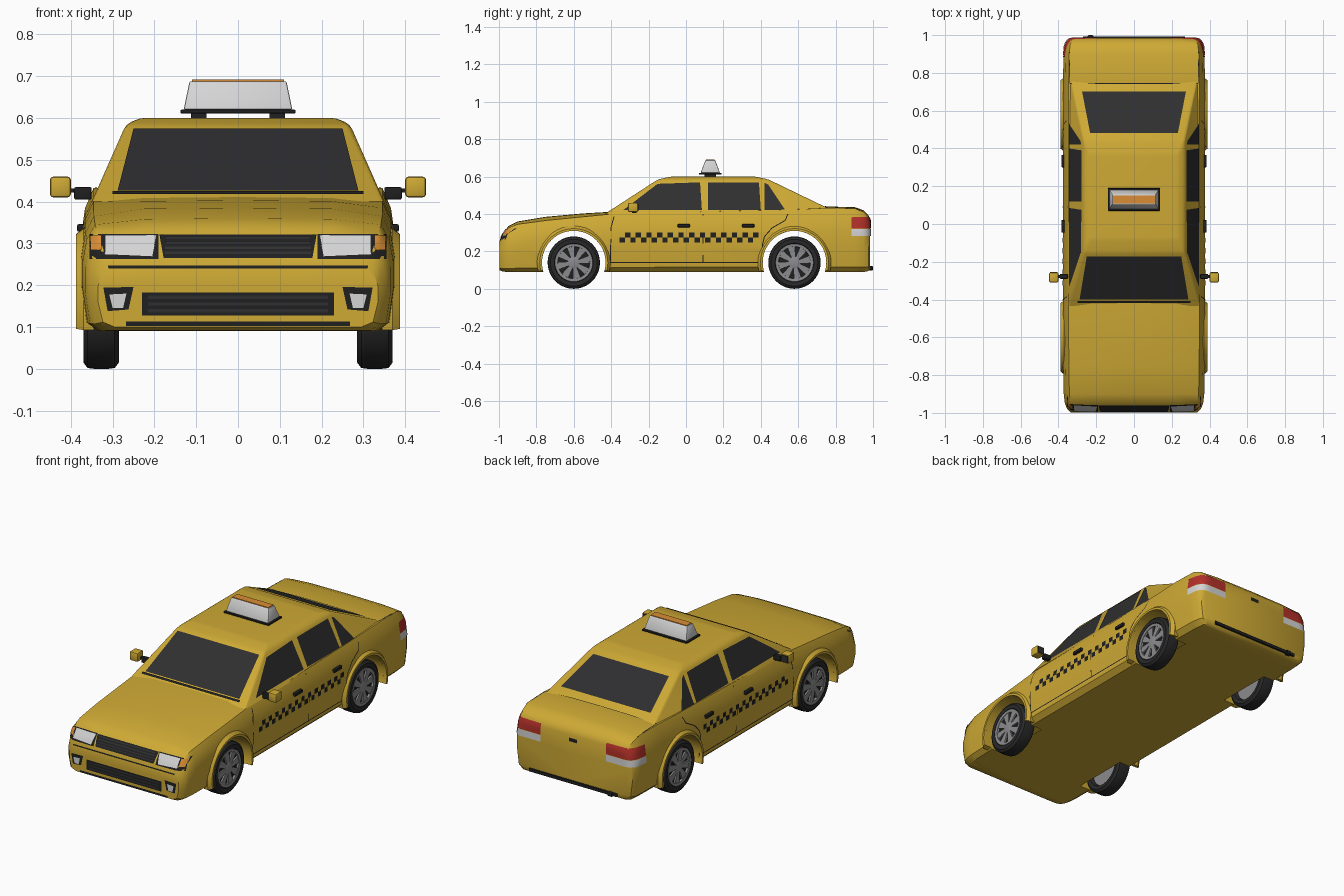
import bpy, bmesh, math
from mathutils import Vector, Matrix
from mathutils.bvhtree import BVHTree

if "Cube" in bpy.data.objects:
    bpy.data.objects.remove(bpy.data.objects["Cube"])

def material(name, r, g, b):
    m = bpy.data.materials.new(name)
    m.diffuse_color = (r, g, b, 1)
    m.use_nodes = True
    m.node_tree.nodes["Principled BSDF"].inputs["Base Color"].default_value = m.diffuse_color
    return m

YELLOW = material("cab yellow", 0.62, 0.40, 0.035)
BLACK = material("black trim", 0.014, 0.014, 0.015)
GLASS = material("dark glass", 0.028, 0.028, 0.03)
TYRE = material("tyre rubber", 0.022, 0.022, 0.022)
GREY = material("wheel grey", 0.26, 0.26, 0.27)
WHITE = material("lamp white", 0.66, 0.66, 0.66)
ORANGE = material("orange", 0.70, 0.27, 0.035)
RED = material("tail red", 0.45, 0.03, 0.022)

def finish(bm, name, mat, mirror=False, angle=35):
    if mirror:
        dup = bmesh.ops.duplicate(bm, geom=bm.verts[:] + bm.edges[:] + bm.faces[:])["geom"]
        for v in dup:
            if isinstance(v, bmesh.types.BMVert):
                v.co.x = -v.co.x
        bmesh.ops.reverse_faces(bm, faces=[f for f in dup if isinstance(f, bmesh.types.BMFace)])
    me = bpy.data.meshes.new(name)
    bm.to_mesh(me)
    bm.free()
    me.materials.append(mat)
    me.shade_smooth()
    me.set_sharp_from_angle(angle=math.radians(angle))
    ob = bpy.data.objects.new(name, me)
    bpy.context.collection.objects.link(ob)
    return ob

def loft(rings, closed_ends=True):
    bm = bmesh.new()
    vs = [[bm.verts.new(p) for p in ring] for ring in rings]
    n = len(rings[0])
    for a, b in zip(vs, vs[1:]):
        for i in range(n):
            bm.faces.new((a[i], a[(i + 1) % n], b[(i + 1) % n], b[i]))
    if closed_ends:
        bm.faces.new(vs[0])
        bm.faces.new(vs[-1])
    bmesh.ops.recalc_face_normals(bm, faces=bm.faces)
    return bm

def box(name, mat, x, y, z, mirror=False, bevel=0.0, taper=(0, 0)):
    def ring(h, dx, dy):
        return [(x[0] + dx, y[0] + dy, h), (x[1] - dx, y[0] + dy, h),
                (x[1] - dx, y[1] - dy, h), (x[0] + dx, y[1] - dy, h)]
    bm = loft([ring(z[0], 0, 0), ring(z[1], *taper)])
    if bevel:
        bmesh.ops.bevel(bm, geom=bm.edges[:], offset=bevel, segments=2, affect='EDGES', profile=0.5)
    return finish(bm, name, mat, mirror)

# Lower body: cross-sections along the length (y, half width, bottom, shoulder, crown)
stations = [(-.998, .335, .10, .25, .255), (-.978, .355, .092, .285, .295), (-.95, .366, .09, .325, .335),
            (-.90, .372, .09, .345, .36), (-.75, .375, .09, .365, .385), (-.55, .376, .09, .385, .403),
            (-.40, .376, .09, .40, .412), (0, .376, .09, .41, .42), (.6, .376, .09, .425, .435),
            (.75, .376, .09, .432, .44), (.90, .373, .09, .43, .437), (.95, .368, .09, .41, .42),
            (.975, .355, .095, .385, .395), (.985, .335, .105, .36, .37)]

def section(y, w, zb, zs, zt):
    h = zs - zb
    half = [(0, zb), (w - .04, zb), (w - .012, zb + .08 * h), (w, zb + .4 * h), (w, zb + .65 * h),
            (w - .010, zb + .86 * h), (w - .03, zs), (w * .6, zt - .002), (0, zt)]
    return [(x, y, z) for x, z in half] + [(-x, y, z) for x, z in half[-2:0:-1]]

bm = loft([section(*s) for s in stations])
BODY = BVHTree.FromBMesh(bm)
body = finish(bm, "body", YELLOW)

# Wheel openings cut through the sides, leaving only the arch lip inside
WHEELS = (-.60, .58)
cutters = []
for y in WHEELS:
    for s in (-1, 1):
        bm = bmesh.new()
        bmesh.ops.create_cone(bm, cap_ends=True, segments=48, radius1=.17, radius2=.17, depth=.23,
                              matrix=Matrix.Translation((s * .385, y, .14)) @ Matrix.Rotation(math.pi / 2, 4, 'Y'))
        c = finish(bm, "arch_cutter", YELLOW)
        c.hide_render = True
        cutters.append(c)
        mod = body.modifiers.new("arch", 'BOOLEAN')
        mod.operation, mod.solver, mod.object = 'DIFFERENCE', 'EXACT', c
bpy.context.view_layer.update()
cut = bpy.data.meshes.new_from_object(body.evaluated_get(bpy.context.evaluated_depsgraph_get()))
body.modifiers.clear()
for c in cutters:
    bpy.data.objects.remove(c)
bm = bmesh.new()
bm.from_mesh(cut)
caps = [f for f in bm.faces if all(abs(abs(v.co.x) - .27) < .001 for v in f.verts)]
bmesh.ops.delete(bm, geom=caps, context='FACES')
for f in bm.faces:
    f.material_index = 0
bpy.data.objects.remove(body)
finish(bm, "body", YELLOW)

# Cabin
def cabin_ring(x, y0, y1, z):
    return [(-x, y0, z), (x, y0, z), (x, y1, z), (-x, y1, z)]
bm = loft([cabin_ring(.35, -.435, .823, .40), cabin_ring(.268, -.15, .44, .585), cabin_ring(.235, -.08, .37, .60)])
bmesh.ops.bevel(bm, geom=[e for e in bm.edges if max(v.co.z for v in e.verts) > .5],
                offset=.012, segments=2, affect='EDGES', profile=0.5)
CABIN = BVHTree.FromBMesh(bm)
finish(bm, "cabin", YELLOW, angle=30)

# Thin plates laid onto a surface: F front (x,z), B back (x,z), S side (y,z), T top (x,y)
RAYS = {'F': lambda a, b: (Vector((a, -2, b)), Vector((0, 1, 0))),
        'B': lambda a, b: (Vector((a, 2, b)), Vector((0, -1, 0))),
        'S': lambda a, b: (Vector((2, a, b)), Vector((-1, 0, 0))),
        'T': lambda a, b: (Vector((a, b, 2)), Vector((0, 0, -1)))}

def tail_ray(t, z):
    # sweeps round the rear corner, t = 0 at the back and 1 at the side
    d = Vector((math.sin(t * math.pi / 2), math.cos(t * math.pi / 2), 0))
    return Vector((.20, .885, z)) + 2 * d, -d
RAYS['C'] = tail_ray

def plate(name, mat, surf, view, quads, mirror=False, n=(1, 1), off=.003):
    bm = bmesh.new()
    for quad in quads:
        a, b, c, d = [Vector(p) for p in quad]
        grid = {}
        for i in range(n[0] + 1):
            for j in range(n[1] + 1):
                p = a.lerp(b, i / n[0]).lerp(d.lerp(c, i / n[0]), j / n[1])
                hit, nor, _, _ = surf.ray_cast(*RAYS[view](*p))
                grid[i, j] = (bm.verts.new(hit + nor * off), nor) if hit else None
        for i in range(n[0]):
            for j in range(n[1]):
                cs = [grid[k] for k in ((i, j), (i + 1, j), (i + 1, j + 1), (i, j + 1))]
                if all(cs):
                    f = bm.faces.new([v for v, _ in cs])
                    f.normal_update()
                    if f.normal.dot(cs[0][1]) < 0:
                        f.normal_flip()
    return finish(bm, name, mat, mirror)

def rect(a0, a1, b0, b1):
    return [(a0, b0), (a1, b0), (a1, b1), (a0, b1)]

def strokes(pts, w=.0025):
    out = []
    for p, q in zip(pts, pts[1:]):
        p, q = Vector(p), Vector(q)
        k = (q - p).normalized().orthogonal() * w
        out.append([p - k, q - k, q + k, p + k])
    return out

# Windows
plate("windscreen", GLASS, CABIN, 'F', [[(-.288, .424), (.288, .424), (.25, .572), (-.25, .572)]])
plate("rear_window", GLASS, CABIN, 'B', [[(-.275, .459), (.275, .459), (.232, .566), (-.232, .566)]])
plate("side_windows", GLASS, CABIN, 'S',
      [[(-.335, .42), (.085, .42), (.075, .568), (-.152, .560)],
       [(.118, .42), (.40, .42), (.39, .568), (.118, .568)],
       [(.42, .42), (.53, .42), (.44, .555), (.42, .566)]], True)
plate("wiper_cowl", BLACK, CABIN, 'F', [rect(-.30, .30, .413, .420)], off=.006)

# Front lamps, grille and bumper details
plate("headlamp_frame", BLACK, BODY, 'F', [rect(.19, .354, .262, .322)], True, (8, 6), .002)
plate("headlamp", WHITE, BODY, 'F', [[(.205, .267), (.318, .272), (.318, .317), (.195, .317)]], True, (4, 6), .005)
plate("indicator", ORANGE, BODY, 'F', [rect(.326, .35, .282, .317)], True, (4, 4), .005)
plate("grille", BLACK, BODY, 'F', [[(-.178, .264), (.178, .264), (.188, .32), (-.188, .32)]], n=(1, 6))
plate("grille_bars", GLASS, BODY, 'F', [rect(-.175, .175, z, z + .006) for z in (.272, .284, .296, .308)], off=.006)
plate("bumper_seam", BLACK, BODY, 'F', [rect(-.31, .31, .240, .246)])
plate("lower_grille", BLACK, BODY, 'F', [rect(-.23, .23, .127, .183)])
plate("lower_grille_bars", GLASS, BODY, 'F', [rect(-.215, .215, z, z + .008) for z in (.135, .151, .167)], off=.006)
plate("chin_strip", BLACK, BODY, 'F', [rect(-.268, .268, .102, .113)])
plate("fog_lamp_surround", BLACK, BODY, 'F', [[(.262, .142), (.312, .138), (.322, .194), (.25, .196)]], True)
plate("fog_lamp", WHITE, BODY, 'F', [[(.275, .145), (.300, .145), (.308, .178), (.267, .18)]], True, off=.006)

# Rear lamps and details
plate("tail_lamp", RED, BODY, 'C', [rect(0, 1, .322, .382)], True, (14, 4))
plate("reverse_lamp", WHITE, BODY, 'C', [rect(0, 1, .283, .320)], True, (14, 3))
plate("boot_lock", BLACK, BODY, 'B', [rect(-.025, .025, .335, .355)], off=.005)
box("rear_bumper_strip", BLACK, (-.27, .27), (.97, .992), (.103, .12))
box("exhaust", BLACK, (-.245, -.215), (.90, 1.0), (.098, .122), bevel=.006)

# Chequered side band
cw = .743 / 26
plate("chequer_band", BLACK, BODY, 'S',
      [rect(-.355 + i * cw, -.355 + (i + 1) * cw, .248 + r * .027, .275 + r * .027)
       for i in range(26) for r in (0, 1) if (i + r) % 2 == 0], True, off=.002)

# Door and boot gaps
plate("door_gaps", BLACK, BODY, 'S',
      strokes([(-.385, .385), (-.40, .33), (-.405, .14), (.41, .14), (.41, .24)])
      + strokes([(.09, .14), (.09, .40)])
      + strokes([(.545, .40), (.53, .365), (.46, .325), (.42, .28), (.41, .24)]), True, (2, 1), .002)
plate("boot_gaps", BLACK, BODY, 'T', strokes([(0, .745), (.34, .745), (.34, .91)]), True, (2, 1), .002)
for name, y in (("front_door_handle", -.045), ("rear_door_handle", .30)):
    box(name, BLACK, (.36, .385), (y, y + .066), (.328, .346), True, .004)

# Wing mirrors
box("mirror_stem", BLACK, (.35, .392), (-.29, -.265), (.405, .435), True, .004)
box("mirror_arm", BLACK, (.385, .405), (-.285, -.27), (.422, .432), True)
box("mirror_shell", YELLOW, (.40, .45), (-.31, -.257), (.41, .46), True, .008)
box("mirror_glass", GLASS, (.406, .444), (-.26, -.254), (.416, .454), True)

# Roof sign
box("sign_feet", BLACK, (.075, .112), (.10, .16), (.59, .614), True)
box("sign_base", BLACK, (-.138, .138), (.07, .19), (.611, .62), bevel=.003)
box("sign_box", WHITE, (-.13, .13), (.078, .182), (.62, .688), bevel=.004, taper=(.014, .026))
box("sign_top", ORANGE, (-.11, .11), (.108, .152), (.684, .692))

# Wheels and arch flares
def lathe(name, mat, profile, y, segs=40):
    rings = [[(x, y + r * math.cos(2 * math.pi * k / segs), .14 + r * math.sin(2 * math.pi * k / segs))
              for k in range(segs)] for x, r in profile]
    return finish(loft(rings), name, mat, True)

for pos, wy in zip(("front", "rear"), WHEELS):
    lathe(pos + "_tyres", TYRE, [(.31, .096), (.287, .105), (.285, .125), (.295, .138), (.31, .14), (.345, .14),
                                 (.36, .138), (.37, .125), (.368, .104), (.352, .098)], wy)
    lathe(pos + "_inner_rims", GREY, [(.306, .096), (.315, .096)], wy)
    lathe(pos + "_rim_rings", GREY, [(.353, .084), (.366, .086), (.368, .101), (.35, .10)], wy)
    lathe(pos + "_rim_backs", BLACK, [(.352, .088), (.355, .086)], wy)
    lathe(pos + "_hubs", GREY, [(.353, .034), (.364, .03), (.367, .018)], wy, 24)
    # eight tapered spokes
    bm = bmesh.new()
    for k in range(8):
        rot = Matrix.Translation((0, wy, .14)) @ Matrix.Rotation(k * math.pi / 4 + .2, 4, 'X')
        for x in (.364,):
            pts = [(x, -.010, .022), (x, .010, .022), (x, .021, .09), (x, -.021, .09)]
            top = [bm.verts.new(rot @ Vector(p)) for p in pts]
            low = [bm.verts.new(rot @ (Vector(p) - Vector((.01, 0, 0)))) for p in pts]
            bm.faces.new(top)
            for i in range(4):
                bm.faces.new((top[i], top[(i + 1) % 4], low[(i + 1) % 4], low[i]))
    bmesh.ops.recalc_face_normals(bm, faces=bm.faces)
    finish(bm, pos + "_spokes", GREY, True)
    # raised lip round the opening
    rings = []
    for k in range(33):
        a = math.radians(-14 + 208 * k / 32)
        rings.append([(x, wy + r * math.cos(a), .14 + r * math.sin(a))
                      for x, r in ((.345, .17), (.388, .17), (.388, .182), (.37, .196), (.345, .196))])
    finish(loft(rings), pos + "_arch_flares", YELLOW, True)
